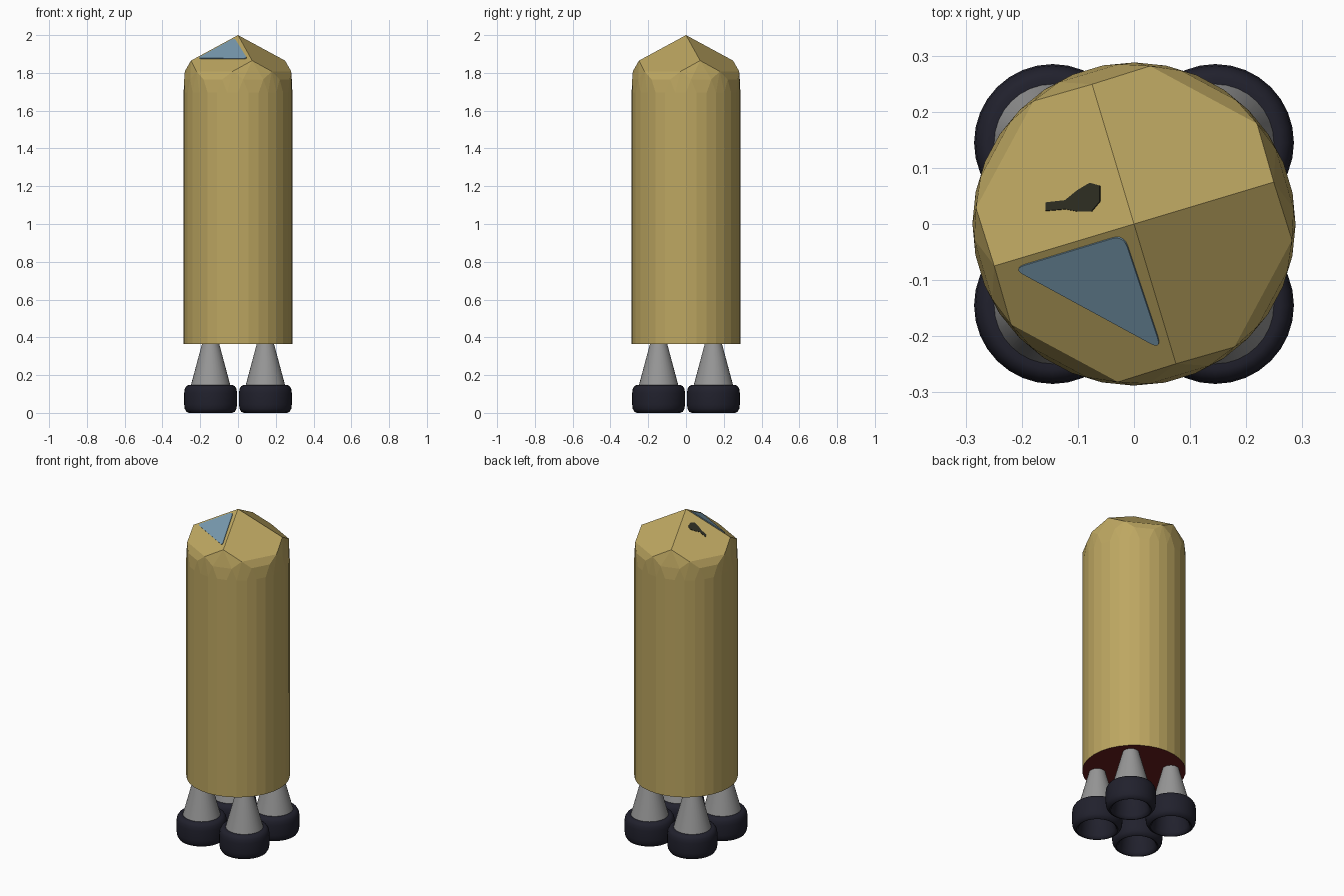
import bpy, bmesh, math
from mathutils import Vector

if "Cube" in bpy.data.objects:
    bpy.data.objects.remove(bpy.data.objects["Cube"])


def material(name, rgb):
    m = bpy.data.materials.new(name)
    m.diffuse_color = (*rgb, 1)
    m.use_nodes = True
    m.node_tree.nodes["Principled BSDF"].inputs["Base Color"].default_value = m.diffuse_color
    return m


GOLD = material("gold", (0.51, 0.385, 0.12))
RED = material("dark_red", (0.14, 0.012, 0.012))
GREY = material("grey", (0.31, 0.31, 0.31))
DARK = material("near_black", (0.015, 0.015, 0.026))
BLUE = material("window_blue", (0.19, 0.325, 0.43))
SOOT = material("soot", (0.025, 0.025, 0.015))

TURN = math.radians(16.7)             # twist of the four-sided nose
SLOPE = 0.135 / (0.26 * math.cos(math.pi / 4))


def finish(bm, name, mats):
    me = bpy.data.meshes.new(name)
    bm.to_mesh(me)
    bm.free()
    for m in mats:
        me.materials.append(m)
    ob = bpy.data.objects.new(name, me)
    bpy.context.collection.objects.link(ob)
    return ob


# Body: hull of rings whose side count doubles downward, giving a cut-gem nose
bm = bmesh.new()
bm.verts.new((0, 0, 2))
shoulder_z = 2 - SLOPE * 0.283 * math.cos(math.pi / 8)
rings = [(4, 0.26, 1.865), (8, 0.283, shoulder_z), (16, 0.286, 1.765),
         (32, 0.288, 1.695), (32, 0.288, 0.365)]
for n, r, z in rings:
    shift = 0 if n == 4 else math.pi / n
    for i in range(n):
        a = TURN + shift + 2 * math.pi * i / n
        bm.verts.new((r * math.cos(a), r * math.sin(a), z))
bmesh.ops.convex_hull(bm, input=bm.verts[:])
bmesh.ops.dissolve_limit(bm, angle_limit=0.01, verts=bm.verts[:], edges=bm.edges[:])
bmesh.ops.recalc_face_normals(bm, faces=bm.faces[:])
for f in bm.faces:
    f.material_index = 1 if f.normal.z < -0.9 else 0
finish(bm, "body", [GOLD, RED])


def nose_plate(name, outline, side, mat, thick=0.004):
    """Thin plate lying on one nose facet; outline is given as seen from above."""
    a = TURN + math.radians(45 + 90 * side)
    normal = Vector((SLOPE * math.cos(a), SLOPE * math.sin(a), 1)).normalized()
    bm = bmesh.new()
    vs = []
    for x, y in outline:
        z = 2 - SLOPE * (x * math.cos(a) + y * math.sin(a))
        vs.append(bm.verts.new(Vector((x, y, z)) - normal * 0.002))
    face = bm.faces.new(vs)
    out = bmesh.ops.extrude_face_region(bm, geom=[face])
    top = [g for g in out["geom"] if isinstance(g, bmesh.types.BMVert)]
    bmesh.ops.translate(bm, vec=normal * (thick + 0.002), verts=top)
    bmesh.ops.recalc_face_normals(bm, faces=bm.faces[:])
    finish(bm, name, [mat])


def rounded(points, radius, steps=5):
    pts = [Vector(p) for p in points]
    out = []
    for i, p in enumerate(pts):
        a = p + (pts[i - 1] - p).normalized() * radius
        b = p + (pts[(i + 1) % len(pts)] - p).normalized() * radius
        for k in range(steps + 1):
            t = k / steps
            out.append(a * (1 - t) ** 2 + p * 2 * t * (1 - t) + b * t * t)
    return out


# Window and dark patch on the nose
nose_plate("window", rounded([(-0.215, -0.078), (-0.018, -0.018), (0.05, -0.222)], 0.022), 2, BLUE)
nose_plate("dark_patch", [(-0.157, 0.023), (-0.122, 0.026), (-0.1, 0.022), (-0.075, 0.022),
                          (-0.06, 0.04), (-0.06, 0.068), (-0.078, 0.073), (-0.1, 0.06),
                          (-0.122, 0.042), (-0.157, 0.038)], 1, SOOT, 0.002)


def lathe(name, profile, x, y, mat, n=32):
    bm = bmesh.new()
    vs = [bm.verts.new((r, 0, z)) for r, z in profile]
    es = [bm.edges.new(p) for p in zip(vs, vs[1:])]
    bmesh.ops.spin(bm, geom=vs + es, cent=(0, 0, 0), axis=(0, 0, 1),
                   angle=2 * math.pi, steps=n)
    bmesh.ops.remove_doubles(bm, verts=bm.verts[:], dist=0.0005)
    bmesh.ops.recalc_face_normals(bm, faces=bm.faces[:])
    ob = finish(bm, name, [mat])
    ob.location = (x, y, 0)
    bpy.ops.object.select_all(action='DESELECT')
    ob.select_set(True)
    bpy.context.view_layer.objects.active = ob
    bpy.ops.object.shade_smooth_by_angle(angle=math.radians(40))


# Four engines: grey cone above a thick rounded band that is hollow below
CONE = [(0, 0.375), (0.043, 0.375), (0.106, 0.14), (0, 0.14)]
BAND = [(0, 0.125), (0.088, 0.125), (0.1, 0.02), (0.106, 0.005), (0.115, 0.0),
        (0.128, 0.006), (0.137, 0.022), (0.14, 0.045), (0.14, 0.105), (0.137, 0.127),
        (0.128, 0.142), (0.115, 0.148), (0.1, 0.146), (0, 0.146)]
for sx, xn in ((-1, "left"), (1, "right")):
    for sy, yn in ((-1, "front"), (1, "back")):
        lathe(f"engine_cone_{yn}_{xn}", CONE, sx * 0.145, sy * 0.145, GREY)
        lathe(f"engine_band_{yn}_{xn}", BAND, sx * 0.145, sy * 0.145, DARK)
